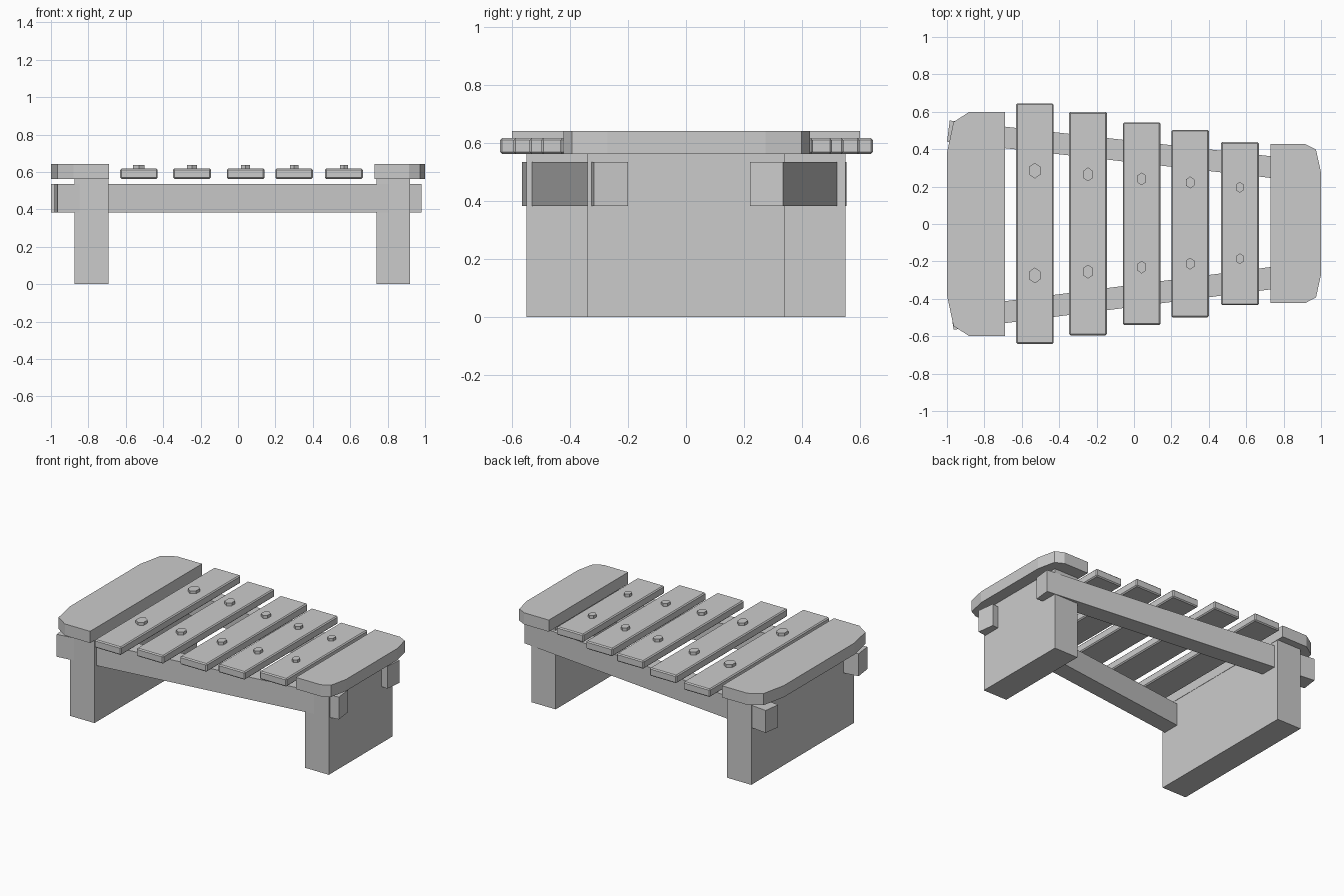
import bpy, bmesh, math

if "Cube" in bpy.data.objects:
    bpy.data.objects.remove(bpy.data.objects["Cube"])


def prism(name, pts, z0, z1, bevel=0.0):
    """Extrude a flat outline from z0 up to z1, optionally chamfering all edges."""
    bm = bmesh.new()
    face = bm.faces.new([bm.verts.new((x, y, z0)) for x, y in pts])
    new = bmesh.ops.extrude_face_region(bm, geom=[face])["geom"]
    top = [v for v in new if isinstance(v, bmesh.types.BMVert)]
    bmesh.ops.translate(bm, verts=top, vec=(0, 0, z1 - z0))
    if bevel:
        bmesh.ops.bevel(bm, geom=bm.edges[:], offset=bevel, segments=1, affect='EDGES')
    bmesh.ops.recalc_face_normals(bm, faces=bm.faces[:])
    mesh = bpy.data.meshes.new(name)
    bm.to_mesh(mesh)
    bm.free()
    obj = bpy.data.objects.new(name, mesh)
    bpy.context.collection.objects.link(obj)
    return obj


def rect(x0, x1, y0, y1):
    return [(x0, y0), (x1, y0), (x1, y1), (x0, y1)]


# Panel legs
prism("left_leg", rect(-0.875, -0.692, -0.55, 0.55), 0, 0.565)
prism("right_leg", rect(0.74, 0.92, -0.34, 0.34), 0, 0.565)

# Converging side rails that pass through both legs
prism("front_rail", [(-0.965, -0.565), (0.98, -0.318), (0.965, -0.20), (-0.98, -0.45)], 0.383, 0.535)
prism("back_rail", [(-1.0, 0.44), (0.967, 0.22), (0.979, 0.335), (-0.985, 0.553)], 0.383, 0.535)

# End boards with clipped outer corners
half = [(-0.69, 0.6), (-0.88, 0.6), (-0.965, 0.545), (-1.0, 0.38)]
prism("left_end_board", half + [(x, -y) for x, y in reversed(half)], 0.563, 0.642)
half = [(0.73, 0.428), (0.915, 0.428), (0.973, 0.398), (1.0, 0.275)]
prism("right_end_board", half + [(x, -y + 0.005) for x, y in reversed(half)], 0.563, 0.642)

# Slats: x start, x end, half length, bolt offset, bolt radius
slats = [(-0.63, -0.43, 0.643, 0.280, 0.042),
         (-0.347, -0.145, 0.597, 0.260, 0.037),
         (-0.06, 0.142, 0.541, 0.236, 0.034),
         (0.20, 0.40, 0.501, 0.217, 0.032),
         (0.465, 0.667, 0.436, 0.191, 0.029)]
for i, (x0, x1, h, by, r) in enumerate(slats, 1):
    prism(f"slat_{i}", rect(x0, x1, -h + 0.002, h + 0.002), 0.563, 0.618, 0.007)
    # Hexagonal bolt heads
    for side, s in (("front", -1), ("back", 1)):
        cx, cy = (x0 + x1) / 2, s * by + 0.005
        ring = [(cx + 0.8 * r * math.sin(math.tau * k / 6) / 0.866 * 0.9,
                 cy + r * math.cos(math.tau * k / 6)) for k in range(6)]
        prism(f"{side}_bolt_{i}", ring, 0.61, 0.638)
